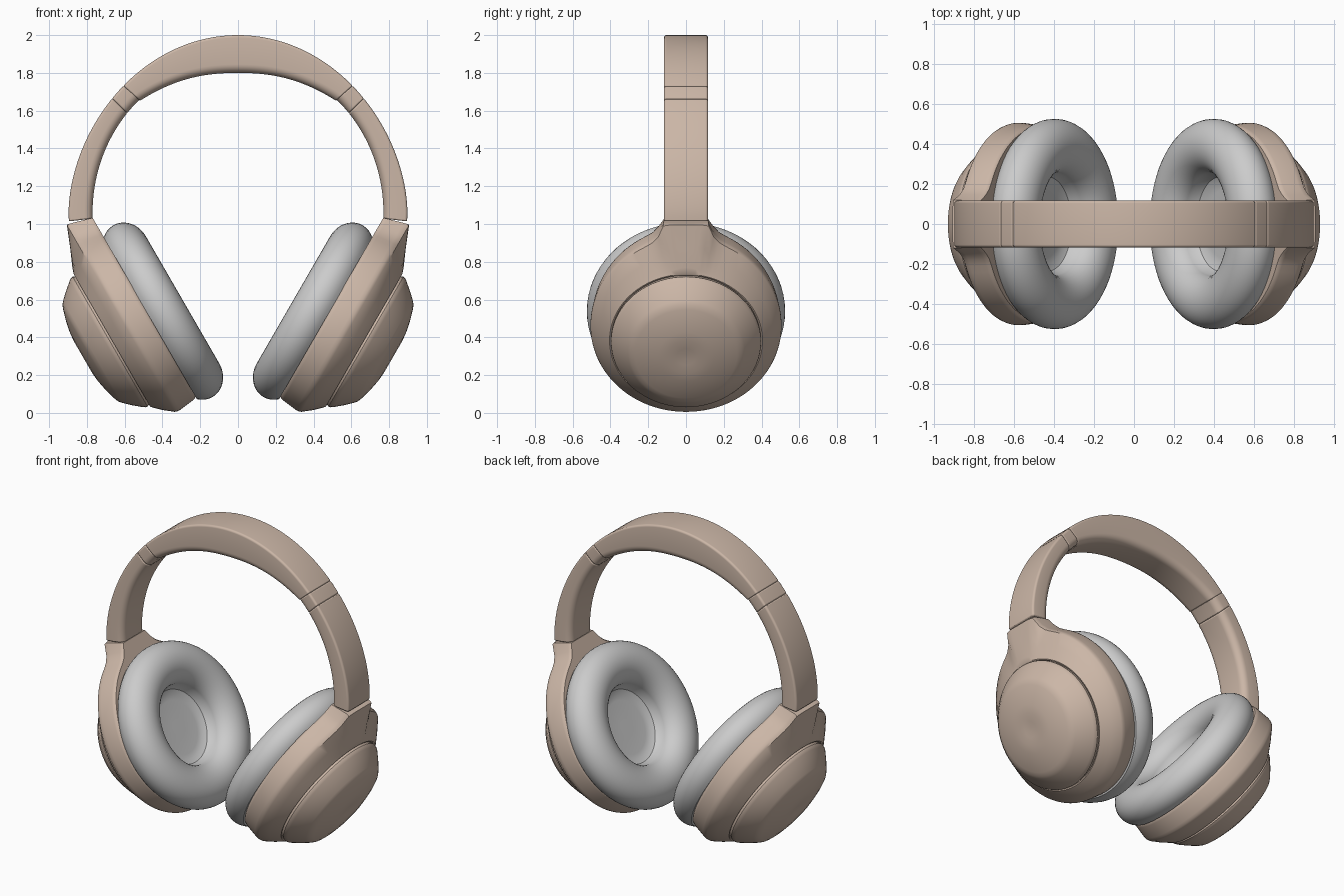
import bpy, bmesh
from math import sin, cos, pi, radians, exp, degrees, copysign
from mathutils import Vector

if "Cube" in bpy.data.objects:
    bpy.data.objects.remove(bpy.data.objects["Cube"])

beige = bpy.data.materials.new("beige_shell")
beige.diffuse_color = (0.60, 0.47, 0.385, 1)
beige.use_nodes = True
beige.node_tree.nodes["Principled BSDF"].inputs["Base Color"].default_value = beige.diffuse_color

# Tilted ear-cup frame: U runs up the cup, N points outward from the ear
C = Vector((0.3325, 0, 0.576))
U = Vector((0.5, 0, 0.866))
N = Vector((0.866, 0, -0.5))
Y = Vector((0, 1, 0))


def loft(name, rings, mat=None, mirror=True, bevel=0):
    """Skin a list of closed rings, cap both ends, optionally mirror across x."""
    bm = bmesh.new()
    loops = [[bm.verts.new(p) for p in ring] for ring in rings]
    n = len(loops[0])
    for a, b in zip(loops, loops[1:]):
        for i in range(n):
            j = (i + 1) % n
            bm.faces.new((a[i], a[j], b[j], b[i]))
    bm.faces.new(loops[0])
    bm.faces.new(loops[-1])
    bmesh.ops.recalc_face_normals(bm, faces=bm.faces)
    me = bpy.data.meshes.new(name)
    bm.to_mesh(me)
    bm.free()
    ob = bpy.data.objects.new(name, me)
    bpy.context.collection.objects.link(ob)
    if mat:
        me.materials.append(mat)
    bpy.ops.object.select_all(action='DESELECT')
    ob.select_set(True)
    bpy.context.view_layer.objects.active = ob
    bpy.ops.object.shade_smooth_by_angle(angle=radians(35))
    if bevel:
        m = ob.modifiers.new("seam_bevel", 'BEVEL')
        m.width, m.segments = bevel, 2
        m.limit_method, m.angle_limit = 'ANGLE', radians(60)
    if mirror:
        ob.modifiers.new("other_side", 'MIRROR')
    return ob


def lathe(name, profile, mat=None, n=72):
    """Revolve (t, r) points about the ear-cup axis."""
    rings = [[C + N * t + Y * (r * sin(2 * pi * i / n)) + U * (r * cos(2 * pi * i / n))
              for i in range(n)] for t, r in profile]
    return loft(name, rings, mat)


# Ear cushion: rounded ring falling into a flat padded disc
cushion = [(0.13, 0.05), (0.13, 0.17), (0.126, 0.205), (0.112, 0.235)]
cushion += [(0.075 - 0.12 * sin(a), 0.39 - 0.135 * cos(a))
            for a in (radians(10 * k) for k in range(0, 23))]
lathe("ear_cushion", cushion)

# Cup shell: round body whose top stretches into a neck for the arm
half = [0, 3.5, 7, 10.5] + [10.5 + 169.5 * k / 44 for k in range(1, 45)]
angles = half + [-a for a in half[-2:0:-1]]


def shell_ring(t, r, k, peak):
    ring = []
    for a in angles:
        rad = r + k * (0.075 * exp(-(a / 58) ** 2) + 0.3 * exp(-(a / 9.5) ** 2))
        c = cos(radians(a))
        if k and c > 0:
            rad = min(rad, peak / c)
        ring.append(C + N * t + Y * (rad * sin(radians(a))) + U * (rad * c))
    return ring


shell = [(0.15, 0.475, 1, 0.612), (0.158, 0.484, 1, 0.616), (0.172, 0.488, 1, 0.62),
         (0.255, 0.498, 1, 0.644), (0.272, 0.498, 1, 0.648), (0.287, 0.493, 1, 0.65),
         (0.335, 0.455, 0.5, 0.53), (0.375, 0.417, 0.06, 0.45), (0.386, 0.405, 0, 0),
         (0.384, 0.397, 0, 0), (0.365, 0.39, 0, 0)]
loft("cup_shell", [shell_ring(*s) for s in shell], beige)

# Outer cap: chamfered rim with a shallow dished dome
lathe("cup_cap", [(0.36, 0.385), (0.388, 0.392), (0.398, 0.397), (0.41, 0.394),
                  (0.422, 0.386), (0.465, 0.35), (0.505, 0.312), (0.519, 0.295),
                  (0.529, 0.27), (0.546, 0.21), (0.558, 0.15), (0.563, 0.10),
                  (0.56, 0.05), (0.558, 0.015)], beige)


# Headband curves
def outer(deg):
    s = sin(radians(deg))
    return Vector((0.897 * cos(radians(deg)), 0, 1.06 + 0.94 * copysign(abs(s) ** 1.1, s)))


def inner_arm(deg):
    return Vector((0.77 * cos(radians(deg)), 0, 1.06 + 0.814 * sin(radians(deg))))


def inner_pad(x):
    return Vector((x, 0, 1.8 - 0.148 * (abs(x) / 0.519) ** 2.3))


def section(o, i, w=0.117, ro=0.014, ri=0.045, seg=6):
    """Rounded strip section between outer point o and inner point i."""
    d = o - i
    T = d.length
    d.normalize()
    ring = []
    for cy, cz, r, start in ((w - ro, T - ro, ro, 0), (-w + ro, T - ro, ro, 90),
                             (-w + ri, ri, ri, 180), (w - ri, ri, ri, 270)):
        for k in range(seg + 1):
            a = radians(start + 90 * k / seg)
            ring.append(i + Y * (cy + r * cos(a)) + d * (cz + r * sin(a)))
    return ring


def strip(name, o0, o1, i0, i1, inner, n, mirror=True):
    rings = [section(outer(o0 + (o1 - o0) * k / n), inner(i0 + (i1 - i0) * k / n))
             for k in range(n + 1)]
    loft(name, rings, beige, mirror, 0.007)


# Arms, slider collars and the padded top band
strip("headband_arm", -3.7, 42, -2.2, 40.3, inner_arm, 24)
strip("slider_collar", 42, 47.4, 40.3, 47.5, inner_arm, 4)
strip("headband_pad", 47.4, 132.6, 0.519, -0.519, inner_pad, 48, mirror=False)
